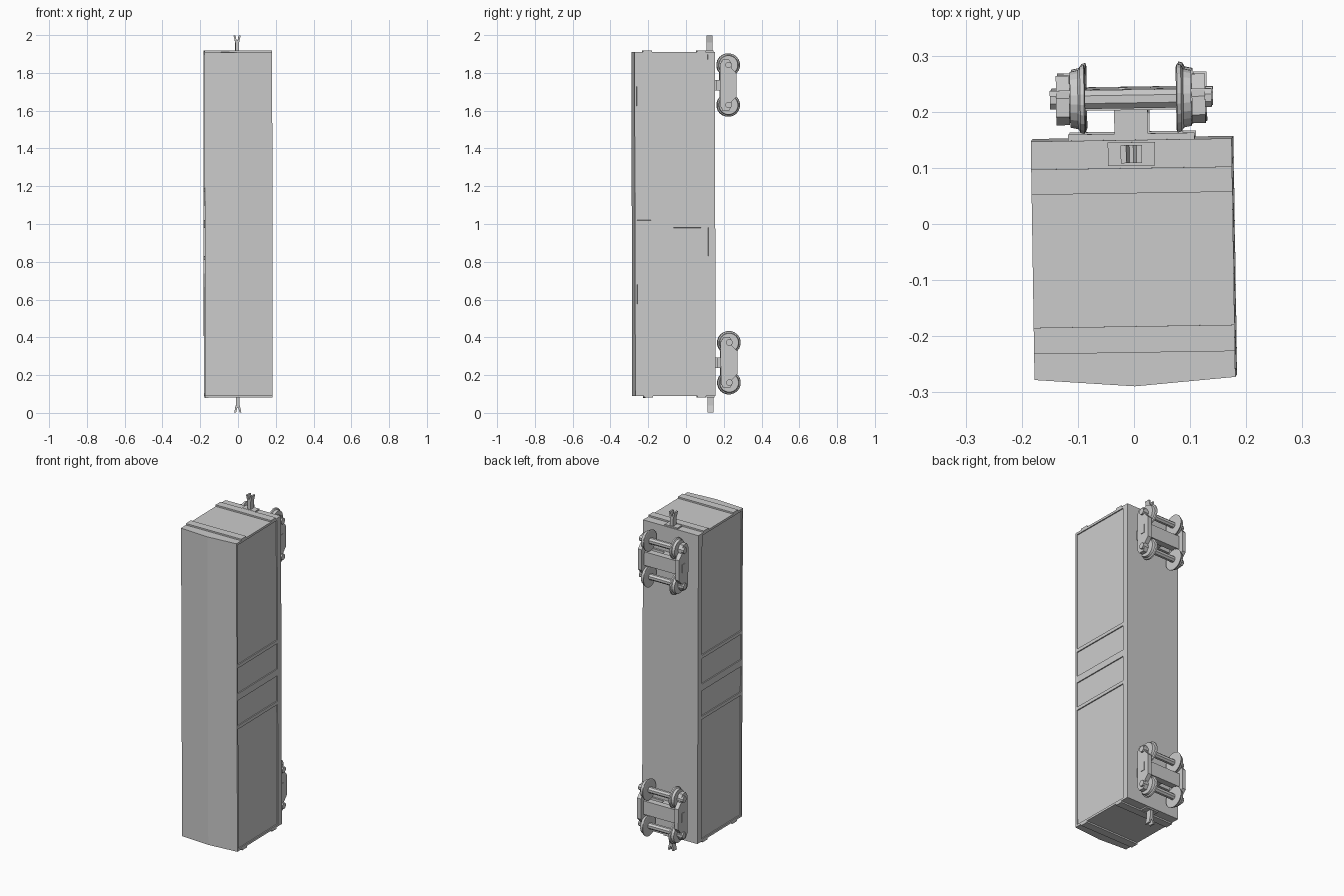
import bpy, bmesh, math
from mathutils import Matrix, Vector

if "Cube" in bpy.data.objects:
    bpy.data.objects.remove(bpy.data.objects["Cube"])

grey = bpy.data.materials.new("plain grey")
grey.use_nodes = True
colour = (0.6, 0.6, 0.6, 1)
grey.diffuse_color = colour
grey.node_tree.nodes["Principled BSDF"].inputs["Base Color"].default_value = colour

# The whole wagon stands on end with a very slight lean
LEAN = (Matrix.Translation((-0.001, 0, 1)) @ Matrix.Rotation(math.radians(0.9), 4, 'Z')
        @ Matrix.Rotation(-0.0018, 4, 'Y') @ Matrix.Rotation(0.0025, 4, 'X'))


def finish(name, bm):
    bmesh.ops.recalc_face_normals(bm, faces=bm.faces)
    bm.transform(LEAN)
    mesh = bpy.data.meshes.new(name)
    bm.to_mesh(mesh)
    bm.free()
    mesh.materials.append(grey)
    obj = bpy.data.objects.new(name, mesh)
    bpy.context.collection.objects.link(obj)
    return obj


def box(name, x, y, z):
    bm = bmesh.new()
    bmesh.ops.create_cube(bm, size=1)
    for v in bm.verts:
        v.co = [r[0] + (c + 0.5) * (r[1] - r[0]) for c, r in zip(v.co, (x, y, z))]
    return finish(name, bm)


def prism(bm, points, axis, low, high):
    """Extrude a 2D outline along x or z."""
    place = (lambda p, d: (d, *p)) if axis == 'x' else (lambda p, d: (*p, d))
    face = bm.faces.new([bm.verts.new(place(p, low)) for p in points])
    ext = bmesh.ops.extrude_face_region(bm, geom=[face])["geom"]
    shift = Vector(place((0, 0), high - low))
    bmesh.ops.translate(bm, vec=shift, verts=[g for g in ext if isinstance(g, bmesh.types.BMVert)])


def lathe(name, profile, y, z, sides):
    """Closed solid turned around an axle parallel to x."""
    bm = bmesh.new()
    rings = []
    for x, r in profile:
        angles = [(k + 0.5) * math.tau / sides for k in range(sides)]
        rings.append([bm.verts.new((x, y + r * math.cos(a), z + r * math.sin(a))) for a in angles])
    for a, b in zip(rings, rings[1:]):
        for k in range(sides):
            n = (k + 1) % sides
            bm.faces.new((a[k], a[n], b[n], b[k]))
    bm.faces.new(rings[0])
    bm.faces.new(rings[-1])
    return finish(name, bm)


# Body: shallow gable roof, side walls cut into bands
W, TOP, FLOOR, EAVE, RIDGE = 0.179, 0.91, 0.152, -0.273, -0.287
PANEL_Y = (-0.262, 0.115)
PANELS = [(0.19, 0.897), (0.02, 0.17), (-0.17, -0.02), (-0.897, -0.19)]
bm = bmesh.new()
prism(bm, [(-W, FLOOR), (W, FLOOR), (W, EAVE), (0, RIDGE), (-W, EAVE)], 'z', -TOP, TOP)
cuts = [((0, y, 0), (0, 1, 0)) for y in PANEL_Y] + [((0, 0, z), (0, 0, 1)) for p in PANELS for z in p]
for co, no in cuts:
    walls = [f for f in bm.faces if abs(f.normal.x) > 0.9]
    if not walls:
        bm.normal_update()
        walls = [f for f in bm.faces if abs(f.normal.x) > 0.9]
    edges = {e for f in walls for e in f.edges}
    verts = {v for f in walls for v in f.verts}
    bmesh.ops.bisect_plane(bm, geom=list(verts) + list(edges) + walls, plane_co=co, plane_no=no)
    bm.normal_update()

# Recessed side panels
recessed = []
for f in bm.faces:
    c = f.calc_center_median()
    if abs(f.normal.x) > 0.9 and PANEL_Y[0] < c.y < PANEL_Y[1] and any(a < c.z < b for a, b in PANELS):
        recessed.append(f)
bmesh.ops.recalc_face_normals(bm, faces=bm.faces)
bmesh.ops.inset_individual(bm, faces=recessed, thickness=0.0005, depth=-0.006)
finish("wagon_body", bm)

# Parts repeated at both ends
for end, s in (("top", 1), ("bottom", -1)):
    def span(a, b):
        return sorted((s * a, s * b))

    # End ribs and coupler
    box(end + "_roof_rib", (-W, W), (-0.227, -0.18), span(0.905, 0.919))
    box(end + "_floor_rib", (-W, W), (0.057, 0.102), span(0.905, 0.919))
    box(end + "_coupler_plate", (-0.042, 0.042), (0.106, 0.148), span(0.905, 0.918))
    box(end + "_coupler_stem", (-0.01, 0.01), (0.111, 0.143), span(0.915, 0.975))
    for side in (-1, 1):
        bm = bmesh.new()
        prism(bm, [(side * x, y) for x, y in ((0.0, 0.111), (0.01, 0.111), (0.01, 0.143), (0.0, 0.143))],
              'z', s * 0.96, s * 0.998)
        for v in bm.verts:
            if abs(v.co.z) > 0.99:
                v.co.x += side * 0.009
        finish(end + "_coupler_jaw", bm)

    # Bogie: mounting, cross beam, side frames
    zc = s * 0.735
    box(end + "_body_bolster", (-0.113, 0.113), (0.145, 0.163), (zc - 0.028, zc + 0.028))
    box(end + "_pivot_post", (-0.03, 0.03), (0.15, 0.212), (zc - 0.028, zc + 0.028))
    box(end + "_cross_beam", (-0.125, 0.125), (0.205, 0.243), (zc - 0.04, zc + 0.04))
    half = [(0.18, 0.11), (0.195, 0.135), (0.228, 0.135), (0.24, 0.115), (0.24, 0.09), (0.268, 0.06)]
    outline = half + [(y, -z) for y, z in reversed(half)]
    for side in (-1, 1):
        bm = bmesh.new()
        prism(bm, [(y, zc + z) for y, z in outline], 'x', side * 0.109, side * 0.133)
        bmesh.ops.recalc_face_normals(bm, faces=bm.faces)
        finish(end + "_side_frame", bm)
        box(end + "_beam_end", sorted((side * 0.13, side * 0.136)), (0.21, 0.238), (zc - 0.025, zc + 0.025))

    # Wheelsets
    for dz in (-0.106, 0.106):
        lathe(end + "_axle", [(-0.144, 0.018), (0.144, 0.018)], 0.225, zc + dz, 8)
        for side in (-1, 1):
            profile = [(0.081, 0.056), (0.083, 0.062), (0.09, 0.06), (0.094, 0.053), (0.108, 0.05)]
            lathe(end + "_wheel", [(side * x, r) for x, r in profile], 0.225, zc + dz, 20)
